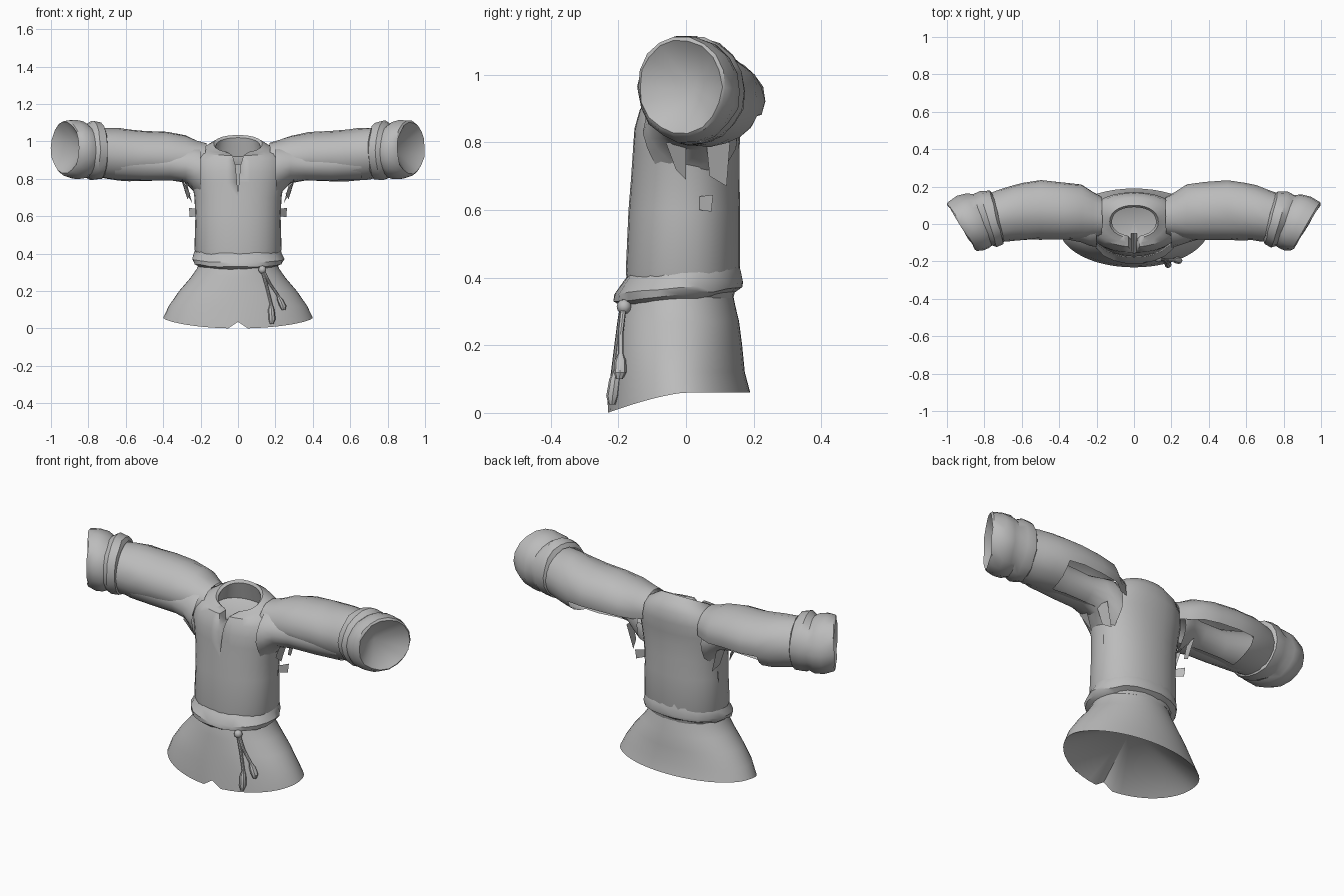
import bpy, bmesh, math, random
from mathutils import Vector

random.seed(4)
cube = bpy.data.objects.get("Cube")
if cube:
    bpy.data.objects.remove(cube, do_unlink=True)

cloth = bpy.data.materials.new("grey cloth")
cloth.use_nodes = True
GREY = (0.5, 0.5, 0.5, 1)
cloth.diffuse_color = GREY
cloth.node_tree.nodes["Principled BSDF"].inputs["Base Color"].default_value = GREY


def finish(name, bm, angle=35):
    bmesh.ops.recalc_face_normals(bm, faces=bm.faces)
    mesh = bpy.data.meshes.new(name)
    bm.to_mesh(mesh)
    bm.free()
    mesh.materials.append(cloth)
    ob = bpy.data.objects.new(name, mesh)
    bpy.context.collection.objects.link(ob)
    bpy.ops.object.select_all(action="DESELECT")
    ob.select_set(True)
    bpy.context.view_layer.objects.active = ob
    bpy.ops.object.shade_smooth_by_angle(angle=math.radians(angle))
    return ob


def loft(rings, n=24, start=None, end=None, jitter=0, power=1):
    """Skin rings given as centre, u axis, v axis; power below 1 squares them off."""
    bm = bmesh.new()
    rows = []
    for c, u, v in rings:
        row = []
        for i in range(n):
            t = math.tau * i / n
            a, b = (math.copysign(abs(w) ** power, w) for w in (math.cos(t), math.sin(t)))
            p = Vector(c) + Vector(u) * a + Vector(v) * b
            p += Vector([random.uniform(-jitter, jitter) for _ in range(3)])
            row.append(bm.verts.new(p))
        rows.append(row)
    for a, b in zip(rows, rows[1:]):
        for i in range(n):
            j = (i + 1) % n
            bm.faces.new((a[i], a[j], b[j], b[i]))
    for row, tip in ((rows[0], start), (rows[-1], end)):
        if tip:
            apex = bm.verts.new(tip)
            for i in range(n):
                bm.faces.new((row[i], row[(i + 1) % n], apex))
    return bm, rows


def level(z, half_x, front, back, tilt=0):
    """Horizontal ring, raised at the back by tilt."""
    return ((0, (front + back) / 2, z), (half_x, 0, 0), (0, (back - front) / 2, tilt))


# Torso with a hollow neck that dips at the front
torso_rings = [
    level(.34, .20, -.17, .14), level(.42, .233, -.178, .16),
    level(.60, .228, -.17, .16), level(.70, .233, -.162, .158),
    level(.78, .245, -.157, .158), level(.84, .255, -.153, .162),
    level(.90, .25, -.138, .17, .005), level(.945, .22, -.122, .165, .02),
    level(.97, .17, -.10, .14, .038), level(.987, .13, -.075, .10, .047),
    level(.975, .118, -.064, .09, .045), level(.90, .15, -.085, .115, .02),
]
bm, _ = loft(torso_rings, 28, start=(0, 0, .36), end=(0, .02, .87), power=.92)
torso = finish("torso", bm)

# Neck slit cut down the chest
bm = bmesh.new()
outline = [(-.075, 1.0), (-.07, .952), (-.03, .925), (-.013, .87), (0, .72),
           (.013, .87), (.03, .925), (.07, .952), (.075, 1.0)]
face = bm.faces.new([bm.verts.new((x, -.25, z)) for x, z in outline])
prism = bmesh.ops.extrude_face_region(bm, geom=[face])
moved = [g for g in prism["geom"] if isinstance(g, bmesh.types.BMVert)]
bmesh.ops.translate(bm, verts=moved, vec=(0, .2, 0))
cutter = finish("neck_slit_cutter", bm)
cutter.hide_render = True
cut = torso.modifiers.new("neck slit", "BOOLEAN")
cut.operation = "DIFFERENCE"
cut.solver = "EXACT"
cut.object = cutter
bpy.ops.object.select_all(action="DESELECT")
bpy.context.view_layer.objects.active = torso
torso.select_set(True)
bpy.ops.object.modifier_apply(modifier=cut.name)
bpy.data.objects.remove(cutter, do_unlink=True)

# Gathered fold over the waist
bm, _ = loft([
    level(.435, .222, -.165, .155, .015), level(.405, .234, -.185, .163, .018),
    level(.37, .245, -.212, .17, .018), level(.35, .238, -.213, .168, .02),
    level(.335, .21, -.19, .142, .02),
], 22, jitter=.004, power=.95)
finish("waist_fold", bm)

# Flared skirt, dipping at the front with a small hem notch
bm, rows = loft([
    level(.37, .20, -.18, .135), level(.32, .22, -.195, .145),
    level(.27, .255, -.203, .157), level(.20, .315, -.212, .166),
    level(.12, .37, -.222, .174), level(.06, .40, -.232, .19),
], 48, end=(0, -.01, .25))
for v in rows[-1]:
    v.co.z -= .06 * max(0, -v.co.y / .232) ** 1.4
    if abs(v.co.x) < .01 and v.co.y < 0:
        v.co.z += .035
finish("skirt", bm)


# Sleeves, cuffs and underarm rags on both sides
def upright(x, y, z, half_z, ux, uy):
    return ((x, y, z), (ux, uy, 0), (0, 0, half_z))


def mirror_for(bm, sign):
    bmesh.ops.scale(bm, verts=bm.verts, vec=(sign, 1, 1))


for sign, label in ((1, "left"), (-1, "right")):
    # Outer sleeve, torn open along its lower back
    bm, _ = loft([
        upright(.17, .04, .895, .098, 0, .105), upright(.22, .05, .898, .108, 0, .122),
        upright(.28, .065, .91, .122, 0, .145), upright(.38, .07, .919, .13, 0, .152),
        upright(.50, .075, .922, .133, 0, .158), upright(.58, .067, .925, .138, .01, .153),
        upright(.64, .06, .93, .14, .01, .148),
        upright(.70, .045, .935, .137, .02, .137), upright(.76, .03, .94, .13, .03, .125),
    ], 20, jitter=.003)
    torn = []
    for f in bm.faces:
        c = f.calc_center_median()
        if c.x < .58 and c.y > .06 and c.z < .88:
            torn.append(f)
    bmesh.ops.delete(bm, geom=torn, context="FACES")
    mirror_for(bm, sign)
    finish(label + "_sleeve", bm)

    # Narrower inner arm that spreads into the body at the armpit
    bm, _ = loft([
        upright(.20, .015, .83, .145, 0, .14), upright(.235, .02, .855, .125, 0, .135),
        upright(.28, .02, .872, .095, 0, .118), upright(.36, .02, .875, .085, 0, .10),
        upright(.50, .02, .88, .09, 0, .095), upright(.66, .03, .90, .105, 0, .105),
    ], 18, jitter=.003)
    mirror_for(bm, sign)
    finish(label + "_inner_arm", bm)

    bm, _ = loft([
        upright(.725, .035, .945, .135, .03, .125), upright(.735, .035, .95, .152, .035, .142),
        upright(.78, .025, .953, .16, .045, .148), upright(.81, .02, .95, .142, .05, .137),
        upright(.835, .015, .953, .154, .06, .146), upright(.875, .003, .957, .159, .07, .145),
        upright(.918, -.013, .964, .148, .078, .13), upright(.925, -.015, .965, .138, .075, .122),
    ], 18, end=(.83, .025, .955), jitter=.003)
    mirror_for(bm, sign)
    finish(label + "_cuff", bm)

    # Ragged strips hanging under the armpit and a loose patch on the side
    bm = bmesh.new()
    rags = [
        [(.30, -.06, .80), (.305, .0, .80), (.27, .0, .69), (.255, -.03, .72)],
        [(.29, .06, .80), (.28, .13, .80), (.245, .12, .67), (.262, .07, .70)],
        [(.225, .04, .64), (.262, .08, .645), (.258, .075, .595), (.225, .04, .60)],
    ]
    for rag in rags:
        bm.faces.new([bm.verts.new(corner) for corner in rag])
    mirror_for(bm, sign)
    finish(label + "_underarm_rags", bm)

# Knot and two hanging cords with thick ends
bm = bmesh.new()
bmesh.ops.create_uvsphere(bm, u_segments=10, v_segments=6, radius=.022)
bmesh.ops.translate(bm, verts=bm.verts, vec=(.13, -.183, .314))
finish("cord_knot", bm)


def cord(name, path, radii):
    rings = [(p, (r, 0, 0), (0, r, 0)) for p, r in zip(path, radii)]
    bm, _ = loft(rings, 8, start=path[0], end=path[-1])
    finish(name, bm)


radii = [.009, .008, .008, .017, .019, .01]
cord("long_cord", [(.13, -.185, .31), (.155, -.195, .22), (.177, -.205, .13),
                   (.178, -.21, .10), (.182, -.217, .05), (.18, -.219, .025)], radii)
cord("short_cord", [(.135, -.185, .31), (.17, -.193, .24), (.215, -.193, .175),
                    (.225, -.194, .155), (.24, -.195, .12), (.243, -.197, .10)], radii)
